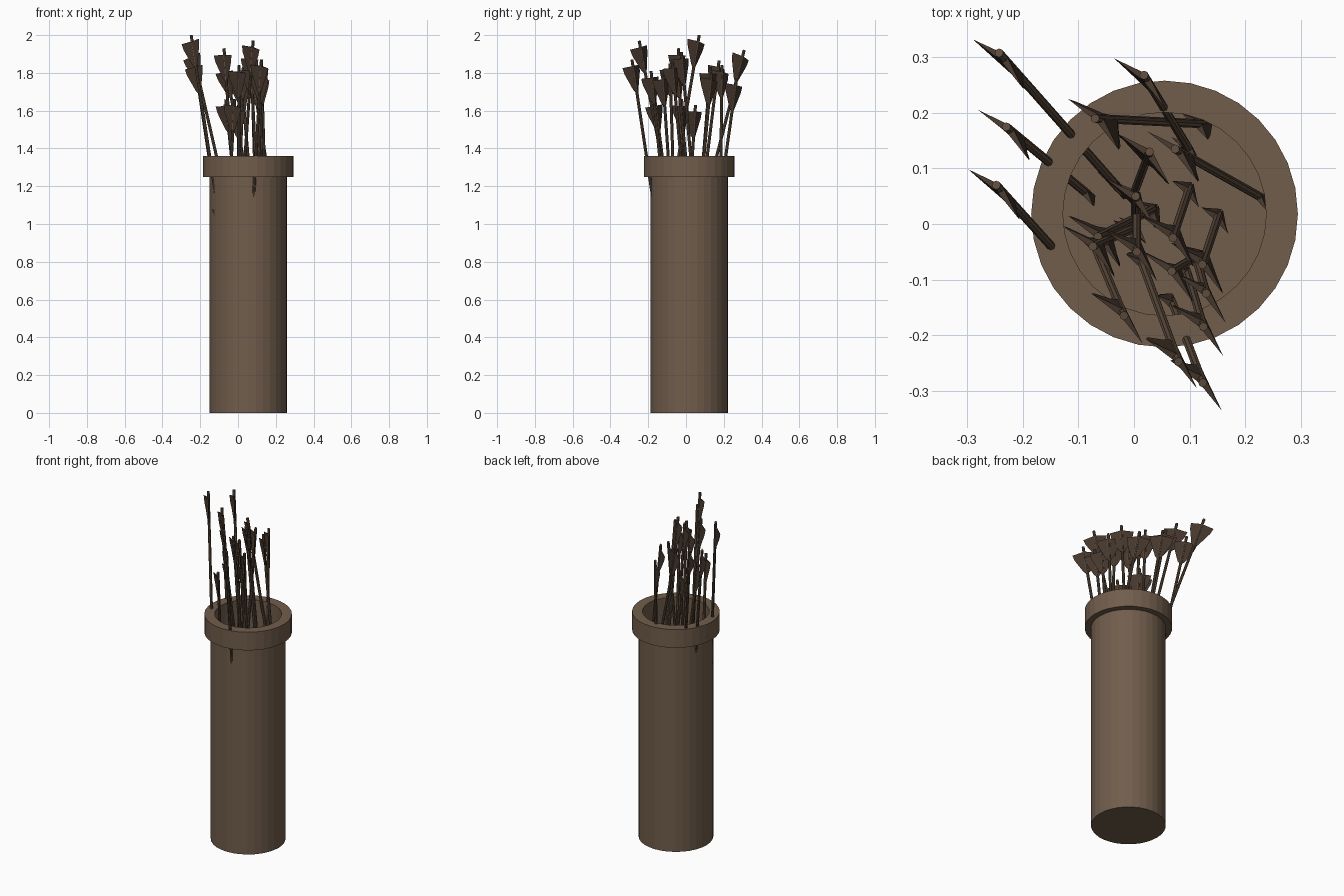
import bpy, bmesh, math
from mathutils import Vector, Matrix

if "Cube" in bpy.data.objects:
    bpy.data.objects.remove(bpy.data.objects["Cube"])


def material(name, rgb):
    m = bpy.data.materials.new(name)
    m.diffuse_color = (*rgb, 1)
    m.use_nodes = True
    m.node_tree.nodes["Principled BSDF"].inputs["Base Color"].default_value = m.diffuse_color
    return m


LEATHER = material("brown leather", (0.165, 0.110, 0.072))
WOOD = material("dark wood", (0.115, 0.075, 0.048))
FEATHER = material("dark feather", (0.062, 0.040, 0.027))
CX, CY = 0.055, 0.018


def lathe(name, profile, mat, sides=32):
    """Spin an (radius, z) profile round the quiver axis; radius 0 closes it."""
    bm = bmesh.new()
    rings = []
    for r, z in profile:
        if r == 0:
            rings.append([bm.verts.new((CX, CY, z))] * sides)
        else:
            rings.append([bm.verts.new((CX + r * math.cos(2 * math.pi * i / sides),
                                        CY + r * math.sin(2 * math.pi * i / sides), z))
                          for i in range(sides)])
    for a, b in zip(rings, rings[1:]):
        for i in range(sides):
            j = (i + 1) % sides
            bm.faces.new(list(dict.fromkeys((a[i], a[j], b[j], b[i]))))
    bmesh.ops.recalc_face_normals(bm, faces=bm.faces)
    me = bpy.data.meshes.new(name)
    bm.to_mesh(me)
    bm.free()
    me.materials.append(mat)
    bpy.context.collection.objects.link(bpy.data.objects.new(name, me))


# Quiver: hollow body with floor, and thick collar
lathe("quiver", [(0, 0), (0.205, 0), (0.205, 1.25), (0.24, 1.25), (0.24, 1.36),
                 (0.183, 1.36), (0.183, 0.04), (0, 0.04)], LEATHER)

LENGTH = 1.05


def blade(bm, angle, outline, thick):
    """Wedge-shaped vane standing on the shaft: thick root, sharp outer edge."""
    c, s = math.cos(angle), math.sin(angle)
    root = [outline[0], outline[-1]]
    front, back = [[bm.verts.new((-k * thick * s, k * thick * c, z)) for r, z in root]
                   for k in (1, -1)]
    outer = [bm.verts.new((r * c, r * s, z)) for r, z in outline[1:-1]]
    faces = [bm.faces.new([front[0]] + outer + [front[1]]),
             bm.faces.new([back[1]] + outer[::-1] + [back[0]]),
             bm.faces.new([front[0], back[0], outer[0]]),
             bm.faces.new([back[1], front[1], outer[-1]]),
             bm.faces.new([front[0], front[1], back[1], back[0]])]
    for f in faces:
        f.material_index = 1


def arrow_mesh():
    """Arrow with its nock at the origin, pointing down -z."""
    bm = bmesh.new()
    # shaft
    bmesh.ops.create_cone(bm, cap_ends=True, segments=8, radius1=0.008, radius2=0.008,
                          depth=LENGTH - 0.06,
                          matrix=Matrix.Translation((0, 0, -(LENGTH - 0.06) / 2)))
    # two vanes and a two-edged head
    for deg in (148, -57):
        blade(bm, math.radians(deg),
              [(0, -0.035), (0.067, -0.035), (0.06, -0.07), (0.02, -0.16), (0, -0.18)], 0.007)
        blade(bm, math.radians(deg),
              [(0, 0.11 - LENGTH), (0.035, 0.11 - LENGTH), (0.025, 0.06 - LENGTH), (0, -LENGTH)], 0.007)
    bmesh.ops.recalc_face_normals(bm, faces=bm.faces)
    me = bpy.data.meshes.new("arrow")
    bm.to_mesh(me)
    bm.free()
    me.materials.append(WOOD)
    me.materials.append(FEATHER)
    return me


# Arrows: nock position, then lean in x and y per unit of height
ARROWS = [
    (-0.243, 0.308, 1.92, -0.23, 0.26), (-0.23, 0.175, 1.865, -0.15, 0.124),
    (-0.248, 0.07, 2.0, -0.153, 0.17), (0.018, 0.268, 1.77, -0.085, 0.14),
    (-0.07, 0.19, 1.84, -0.2, 0.01), (0.074, 0.135, 1.8, -0.16, 0.09),
    (0.028, 0.13, 1.83, 0.03, 0.08), (0.003, 0.05, 1.63, 0.0, 0.06),
    (-0.065, -0.023, 1.66, -0.1, -0.05), (-0.074, -0.04, 1.93, -0.07, -0.03),
    (0.08, -0.248, 1.97, 0.07, -0.19), (0.07, -0.025, 1.91, -0.03, -0.09),
    (0.123, -0.073, 1.86, -0.03, -0.09), (0.068, -0.085, 1.85, -0.05, -0.03),
    (-0.018, -0.165, 1.66, 0.055, -0.13), (0.125, -0.185, 1.81, 0.03, -0.1),
    (0.13, -0.125, 1.8, 0.02, -0.07), (0.124, -0.286, 1.87, 0.057, -0.15),
    (0.005, -0.05, 1.84, 0.0, -0.1),
]
mesh = arrow_mesh()
for i, (x, y, z, lx, ly) in enumerate(ARROWS):
    ob = bpy.data.objects.new(f"arrow_{i + 1}", mesh)
    turn = Vector((0, 0, 1)).rotation_difference(Vector((lx, ly, 1)))
    ob.matrix_world = Matrix.Translation((x, y, z)) @ turn.to_matrix().to_4x4()
    bpy.context.collection.objects.link(ob)
